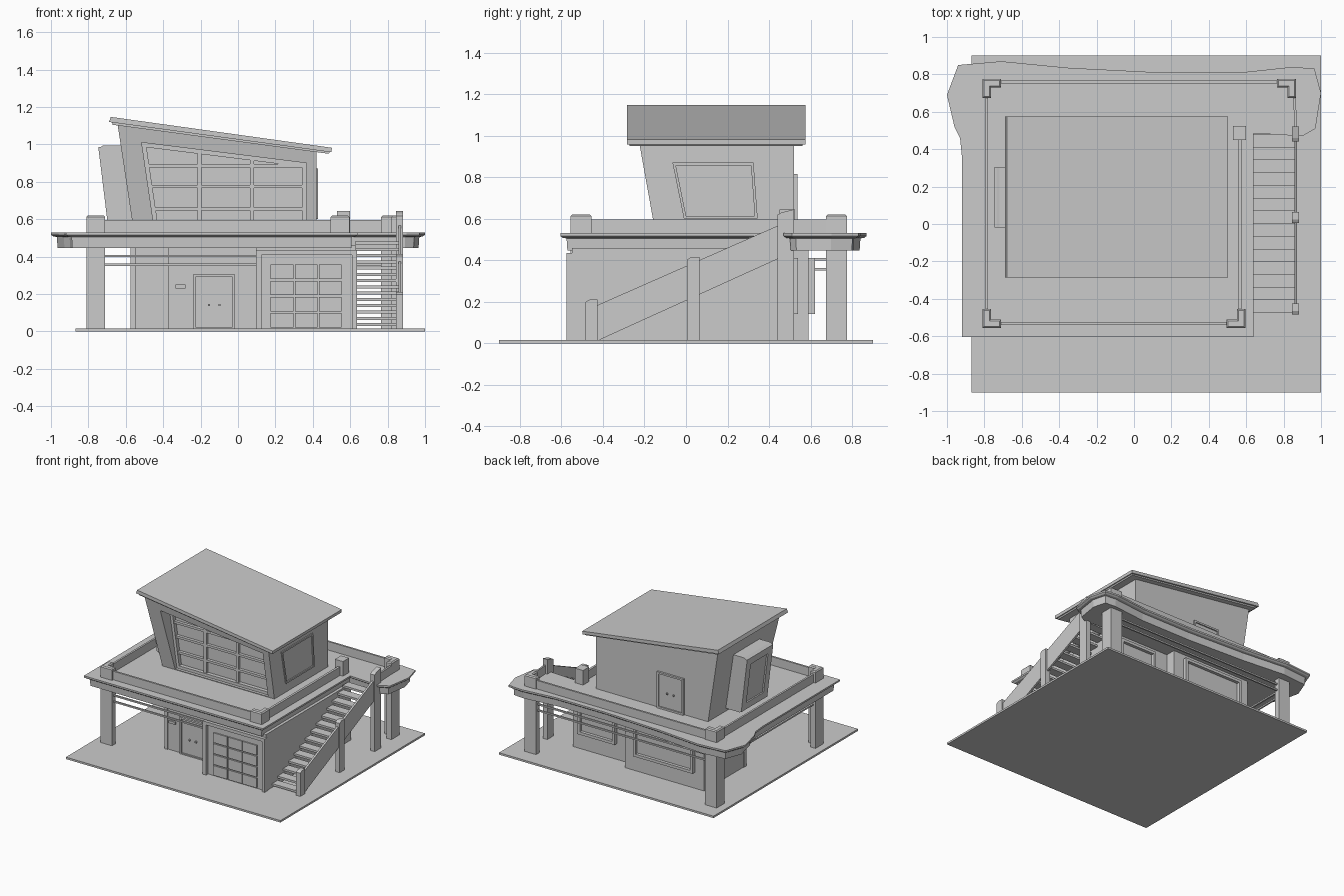
import bpy, bmesh
from mathutils import Vector, Matrix


def place(axis, p, d):
    """Map a 2D point plus depth to 3D for an extrusion along the axis."""
    return {'x': (d, p[0], p[1]), 'y': (p[0], d, p[1]), 'z': (p[0], p[1], d)}[axis]


def inset(pts, w):
    """Mitred inward offset of a counter-clockwise polygon."""
    out = []
    for i, p in enumerate(pts):
        p, a, b = Vector(p), Vector(pts[i - 1]), Vector(pts[(i + 1) % len(pts)])
        d1, d2 = (p - a).normalized(), (b - p).normalized()
        n1, n2 = Vector((-d1.y, d1.x)), Vector((-d2.y, d2.x))
        out.append(tuple(p + (n1 + n2) * w / (1 + n1.dot(n2))))
    return out


def finish(name, bm):
    bmesh.ops.recalc_face_normals(bm, faces=bm.faces)
    me = bpy.data.meshes.new(name)
    bm.to_mesh(me)
    bm.free()
    o = bpy.data.objects.new(name, me)
    bpy.context.collection.objects.link(o)
    return o


def loft(name, loops, cap=True):
    """Skin a series of loops; capped at the ends, or closed into a ring."""
    bm = bmesh.new()
    rings = [[bm.verts.new(v) for v in l] for l in loops]
    pairs = list(zip(rings, rings[1:])) + ([] if cap else [(rings[-1], rings[0])])
    for r, s in pairs:
        for i in range(len(r)):
            j = (i + 1) % len(r)
            bm.faces.new((r[i], r[j], s[j], s[i]))
    if cap:
        bm.faces.new(rings[0])
        bm.faces.new(rings[-1])
    return finish(name, bm)


def prism(name, pts, axis, a, b):
    return loft(name, [[place(axis, p, d) for p in pts] for d in (a, b)])


def frame(name, pts, axis, a, b, w):
    q = inset(pts, w)
    return loft(name, [[place(axis, p, d) for p in l]
                       for l, d in ((pts, a), (pts, b), (q, b), (q, a))], cap=False)


def rect(x0, x1, y0, y1):
    return [(x0, y0), (x1, y0), (x1, y1), (x0, y1)]


def box(name, x0, x1, y0, y1, z0, z1):
    return prism(name, rect(x0, x1, y0, y1), 'z', z0, z1)


# ground slab
box("base", -0.87, 1.0, -0.9, 0.9, 0, 0.015)

# lower house
prism("lower_walls", [(0.1, -0.55), (0.63, -0.55), (0.63, 0.51), (0.12, 0.51), (0.12, 0.59),
                      (-0.57, 0.59), (-0.57, 0.08), (-0.36, 0.08), (-0.36, -0.37), (0.1, -0.37)],
      'z', 0.01, 0.46)
box("corner_trim_side", -0.575, -0.545, 0.07, 0.1, 0.01, 0.45)
box("corner_trim_entry", -0.375, -0.35, -0.378, -0.35, 0.01, 0.45)

# garage door with surround and raised panels
prism("garage_surround", [(0.095, 0.01), (0.125, 0.01), (0.125, 0.41), (0.61, 0.41), (0.61, 0.01),
                          (0.635, 0.01), (0.635, 0.435), (0.095, 0.435)], 'y', -0.575, -0.54)
for c in range(3):
    for r in range(4):
        x, z = 0.175 + c * 0.129, 0.022 + r * 0.086
        box("garage_panel", x, x + 0.121, -0.56, -0.545, z, z + 0.077)


def door(name, x0, x1, z0, z1, wall, s):
    """Framed door with two knobs; s is the outward y direction."""
    frame(name + "_frame", rect(x0, x1, z0, z1), 'y', wall - s * .01, wall + s * .016, 0.014)
    prism(name + "_leaf", rect(x0 + .01, x1 - .01, z0, z1 - .01), 'y', wall - s * .01, wall + s * .006)
    m = (x0 + x1) / 2
    for k in (-0.028, 0.028):
        prism(name + "_knob", rect(m + k - .006, m + k + .006, z0 + .125, z0 + .137), 'y',
              wall, wall + s * .018)


door("entry_door", -0.24, -0.015, 0.01, 0.305, -0.37, -1)
door("upper_door", -0.35, -0.12, 0.53, 0.815, 0.52, 1)
box("entry_plate", -0.335, -0.28, -0.385, -0.36, 0.23, 0.25)

# rear windows
for x0, x1, y in ((-0.49, 0.03, 0.59), (0.245, 0.57, 0.51)):
    frame("rear_window_frame", rect(x0, x1, 0.14, 0.41), 'y', y - 0.01, y + 0.03, 0.022)
    prism("rear_window_pane", rect(x0 + .02, x1 - .02, 0.16, 0.39), 'y', y - .01, y + .006)

# deck with organic rear edge and stepped fascia
deck = [(-0.92, -0.605), (0.64, -0.605), (0.64, 0.485), (0.9, 0.47), (0.97, 0.51), (1.0, 0.7),
        (0.965, 0.83), (0.85, 0.84), (0.57, 0.81), (0.14, 0.81), (-0.35, 0.835), (-0.71, 0.87),
        (-0.94, 0.85), (-1.0, 0.69), (-0.96, 0.52), (-0.93, 0.46), (-0.92, 0.36)]
loft("deck", [[(*p, z) for p in inset(deck, w)] for w, z in
              ((0.05, 0.447), (0.034, 0.447), (0.03, 0.505), (0.012, 0.508), (0.0, 0.517), (0.0, 0.53))])

# L-shaped corner posts running through the deck
for name, cx, cy, sx, sy in (("front_left", -0.81, -0.555, 1, 1), ("front_right", 0.595, -0.555, -1, 1),
                             ("rear_left", -0.81, 0.775, 1, -1), ("rear_right", 0.865, 0.775, -1, -1)):
    shape = [(0, 0), (.1, 0), (.1, .045), (.045, .045), (.045, .1), (0, .1)]
    z0 = 0.45 if name == "front_right" else 0.01
    loft(name + "_post", [[(cx + sx * (u + (i - u) * t), cy + sy * (v + (j - v) * t), z)
                           for (u, v), (i, j) in zip(shape, inset(shape, 0.008))]
                          for z, t in ((z0, 0), (0.612, 0), (0.62, 1))])
box("stair_head_post", 0.53, 0.6, 0.45, 0.525, 0.5, 0.645)

# parapet around the deck
box("parapet_front", -0.79, 0.57, -0.54, -0.525, 0.52, 0.597)
box("parapet_left", -0.795, -0.78, -0.53, 0.76, 0.52, 0.597)
box("parapet_rear", -0.79, 0.85, 0.752, 0.767, 0.52, 0.597)
box("parapet_right", 0.557, 0.575, -0.53, 0.46, 0.52, 0.597)
prism("parapet_rear_right", [(0.86, 0.5), (0.873, 0.5), (0.86, 0.76), (0.846, 0.76)], 'z', 0.52, 0.597)

# slim rails between the lower posts
for z in (0.35, 0.398):
    box("front_rail", -0.75, 0.11, -0.537, -0.525, z, z + 0.012)
    box("left_rail", -0.792, -0.78, -0.5, 0.72, z, z + 0.012)
    box("rear_rail", -0.75, 0.82, 0.745, 0.757, z, z + 0.012)

# outside stair
for i in range(14):
    y, z = -0.475 + i * 0.068, 0.045 + i * 0.0335
    box("stair_tread", 0.625, 0.865, y, y + 0.07, z - 0.016, z)
prism("stair_side_panel", [(-0.44, 0.015), (-0.42, 0.015), (0.45, 0.41), (0.45, 0.57), (-0.44, 0.178)],
      'x', 0.857, 0.872)
for y0, y1, h in ((-0.485, -0.425, 0.21), (0.005, 0.065, 0.415), (0.44, 0.52, 0.63)):
    prism("stair_post", [(y0, 0.01), (y1, 0.01), (y1, h + (0.015 if h > 0.5 else 0)), (y0 + .02, h), (y0, h - 0.012)],
          'x', 0.845, 0.883)

# upper room leaning outwards to the front and left, opened at the front
room = loft("upper_room", [
    [(-0.555, -0.145, 0.52), (0.42, -0.145, 0.52), (0.42, 0.52, 0.52), (-0.555, 0.52, 0.52)],
    [(-0.645, -0.252, 1.115), (0.42, -0.226, 0.97), (0.42, 0.52, 0.97), (-0.645, 0.52, 1.115)]])
opening = [(-0.445, 0.535), (0.365, 0.535), (0.365, 0.90), (-0.515, 1.01)]
cutter = prism("window_cutter", opening, 'y', -0.4, -0.095)
cutter.hide_render = True
mod = room.modifiers.new("front_opening", 'BOOLEAN')
mod.object = cutter
mod.operation = 'DIFFERENCE'
mod.solver = 'EXACT'
bpy.context.view_layer.objects.active = room
bpy.ops.object.modifier_apply(modifier=mod.name)
bpy.data.objects.remove(cutter)

# front glazing bars
frame("front_window_frame", opening, 'y', -0.125, -0.09, 0.022)
for x in (-0.205, 0.075):
    box("mullion", x - 0.011, x + 0.011, -0.118, -0.09, 0.535, 1.005 - (x + 0.515) * 0.125)
for z in (0.655, 0.775, 0.885):
    box("transom", -0.515 + (1.01 - z) * 0.147, 0.365, -0.118, -0.09, z - 0.009, z + 0.009)

# right window
side = [(-0.01, 0.6), (0.345, 0.6), (0.325, 0.87), (-0.065, 0.87)]
frame("right_window_frame", side, 'x', 0.41, 0.428, 0.013)

# left bay with tilted window frame
prism("left_bay", [(-0.52, 0.555), (-0.682, 0.555), (-0.735, 0.985), (-0.72, 0.995), (-0.58, 0.995)],
      'y', -0.02, 0.305)
bay = frame("bay_window_frame", rect(-0.02, 0.305, 0.56, 0.985), 'x', -0.012, 0.01, 0.055)
shear = Matrix.Identity(4)
shear[0][2] = -0.123
shear[0][3] = -0.682 + 0.123 * 0.555
bay.data.transform(shear)

# mono-pitch roof with a thin upper sheet
prism("roof", [(-0.67, 1.105), (0.485, 0.95), (0.495, 0.965), (-0.675, 1.125)], 'y', -0.272, 0.562)
prism("roof_sheet", [(-0.69, 1.12), (0.5, 0.958), (0.502, 0.982), (-0.68, 1.147)], 'y', -0.285, 0.575)
